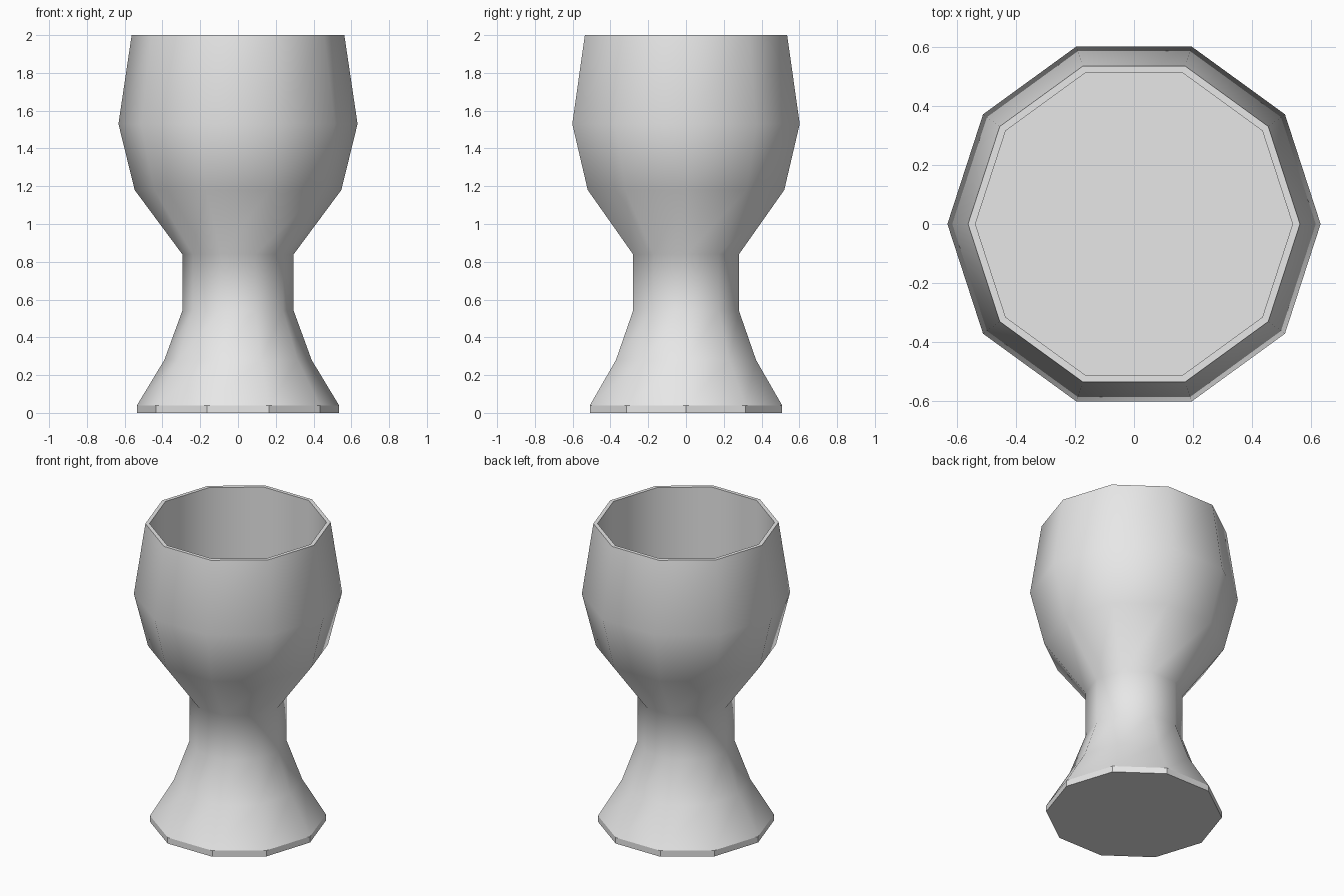
import bpy, bmesh, math

cube = bpy.data.objects.get("Cube")
if cube:
    bpy.data.objects.remove(cube, do_unlink=True)

SIDES = 10

grey = bpy.data.materials.new("light_grey")
grey.use_nodes = True
colour = (0.8, 0.8, 0.8, 1)
grey.diffuse_color = colour
grey.node_tree.nodes["Principled BSDF"].inputs["Base Color"].default_value = colour

# Goblet profile (radius, height): foot, stem, bowl, rim, then inside the bowl
profile = [(0.535, 0), (0.535, 0.04), (0.39, 0.28), (0.295, 0.54), (0.295, 0.84),
           (0.547, 1.18), (0.633, 1.53), (0.563, 2), (0.538, 2), (0.538, 1.25)]

bm = bmesh.new()
rings = []
for r, z in profile:
    rings.append([bm.verts.new((r * math.cos(math.tau * i / SIDES),
                                r * math.sin(math.tau * i / SIDES), z))
                  for i in range(SIDES)])

# Walls: the foot edge and rim are flat, the rest is smooth
FLAT_BANDS = (0, 7)
for b, (low, high) in enumerate(zip(rings, rings[1:])):
    for i in range(SIDES):
        j = (i + 1) % SIDES
        face = bm.faces.new((low[i], low[j], high[j], high[i]))
        face.smooth = b not in FLAT_BANDS

# Underside and bowl floor
bm.faces.new(rings[0][::-1])
bm.faces.new(rings[-1])

# Crisp borders wherever a flat face meets another
for edge in bm.edges:
    if not all(f.smooth for f in edge.link_faces):
        edge.smooth = False

mesh = bpy.data.meshes.new("goblet")
bm.to_mesh(mesh)
bm.free()
mesh.materials.append(grey)
goblet = bpy.data.objects.new("goblet", mesh)
bpy.context.collection.objects.link(goblet)
